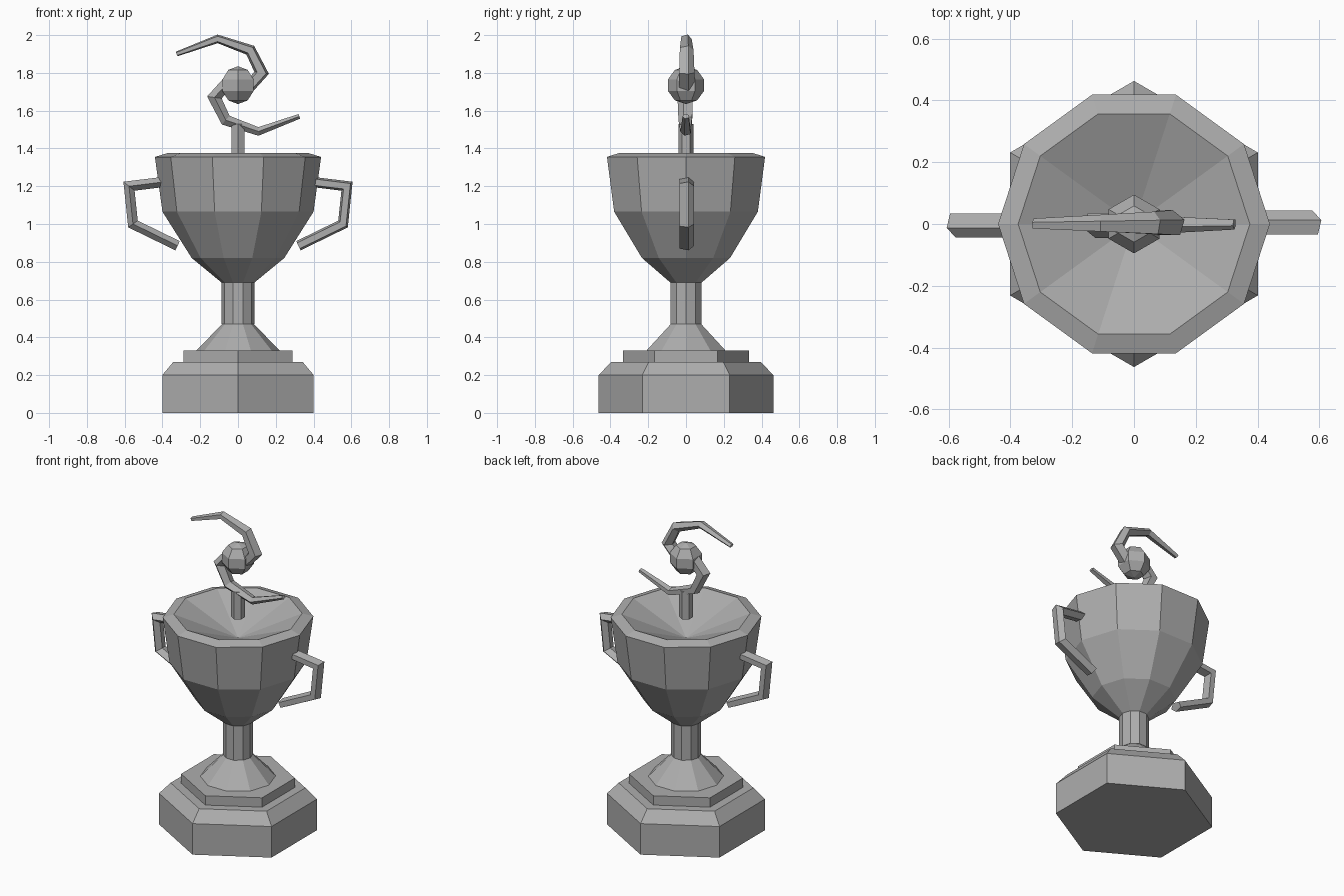
import bpy, bmesh
from math import cos, sin, pi
from mathutils import Vector

if "Cube" in bpy.data.objects:
    bpy.data.objects.remove(bpy.data.objects["Cube"])

grey = bpy.data.materials.new("silver_grey")
grey.use_nodes = True
color = (0.42, 0.42, 0.42, 1)
grey.diffuse_color = color
grey.node_tree.nodes["Principled BSDF"].inputs["Base Color"].default_value = color


def finish(name, bm):
    bmesh.ops.recalc_face_normals(bm, faces=bm.faces)
    mesh = bpy.data.meshes.new(name)
    bm.to_mesh(mesh)
    bm.free()
    mesh.materials.append(grey)
    obj = bpy.data.objects.new(name, mesh)
    bpy.context.collection.objects.link(obj)
    return obj


def loft(name, rings):
    """Skin a list of vertex rings; a one-point ring makes an apex."""
    bm = bmesh.new()
    loops = [[bm.verts.new(p) for p in ring] for ring in rings]
    for a, b in zip(loops, loops[1:]):
        n = max(len(a), len(b))
        for i in range(n):
            j = (i + 1) % n
            if len(a) == 1:
                bm.faces.new((a[0], b[j], b[i]))
            elif len(b) == 1:
                bm.faces.new((a[i], a[j], b[0]))
            else:
                bm.faces.new((a[i], a[j], b[j], b[i]))
    for loop in (loops[0], loops[-1]):
        if len(loop) > 2:
            bm.faces.new(loop)
    return finish(name, bm)


def turned(name, profile, sides, start=0.0):
    """Faceted lathe from (radius, height) pairs."""
    rings = []
    for r, z in profile:
        angles = [start + 2 * pi * i / sides for i in range(sides)]
        rings.append([(r * cos(a), r * sin(a), z) for a in angles]
                     if r else [(0, 0, z)])
    return loft(name, rings)


def bar(name, path, radii, squash, flip=1, sides=5):
    """Mitred faceted bar along an (x, z) path; a ridge points to +y * flip."""
    pts = [Vector((x, 0, z)) for x, z in path]
    rings = []
    for i, p in enumerate(pts):
        before = (p - pts[i - 1]).normalized() if i else None
        after = (pts[i + 1] - p).normalized() if i < len(pts) - 1 else None
        along = ((before or after) + (after or before)).normalized()
        side = Vector((-along.z, 0, along.x))
        miter = 1 / max(0.5, along.dot(before or after))
        ring = []
        for k in range(sides):
            a = 2 * pi * k / sides
            ring.append(p + Vector((0, flip * radii[i] * cos(a), 0))
                        + side * (radii[i] * squash * miter * sin(a)))
        rings.append(ring)
    return loft(name, rings)


# Stepped hexagonal base
turned("base", [(0.463, 0), (0.463, 0.2), (0.395, 0.27)], 6, pi / 2)
turned("plinth", [(0.333, 0.27), (0.333, 0.33)], 6, pi / 2)

# Foot, stem and hollow cup
turned("foot", [(0.22, 0.33), (0.085, 0.47)], 10)
turned("stem", [(0.087, 0.47), (0.087, 0.69)], 10)
turned("cup", [(0.087, 0.69), (0.245, 0.82), (0.4, 1.065), (0.44, 1.355),
               (0.375, 1.375), (0, 1.22)], 10)

# Handles, one a half turn from the other
handle = [(0.4, 1.222), (0.577, 1.2), (0.556, 1.0), (0.32, 0.885)]
for name, s in (("left_handle", 1), ("right_handle", -1)):
    bar(name, [(s * x, z) for x, z in handle], [0.043] * 4, 0.66, s)

# Topper: post, ball and two swirling arms
CENTRE = 1.735
turned("post", [(0.04, 1.355), (0.04, 1.53)], 6, pi / 2)
lat = [pi * (k / 5 - 0.5) for k in range(6)]
ball = [(0, CENTRE - 0.1)]
ball += [(0.1 * cos(a), CENTRE + 0.1 * sin(a)) for a in lat[1:-1]]
turned("ball", ball + [(0, CENTRE + 0.1)], 6, pi / 2)

arm = [(0.03, -0.04), (0.125, 0.065), (0.065, 0.185), (-0.108, 0.245), (-0.325, 0.165)]
for name, s in (("upper_arm", 1), ("lower_arm", -1)):
    bar(name, [(s * x, CENTRE + s * z) for x, z in arm],
        [0.045, 0.045, 0.04, 0.03, 0.018], 0.75, s)
